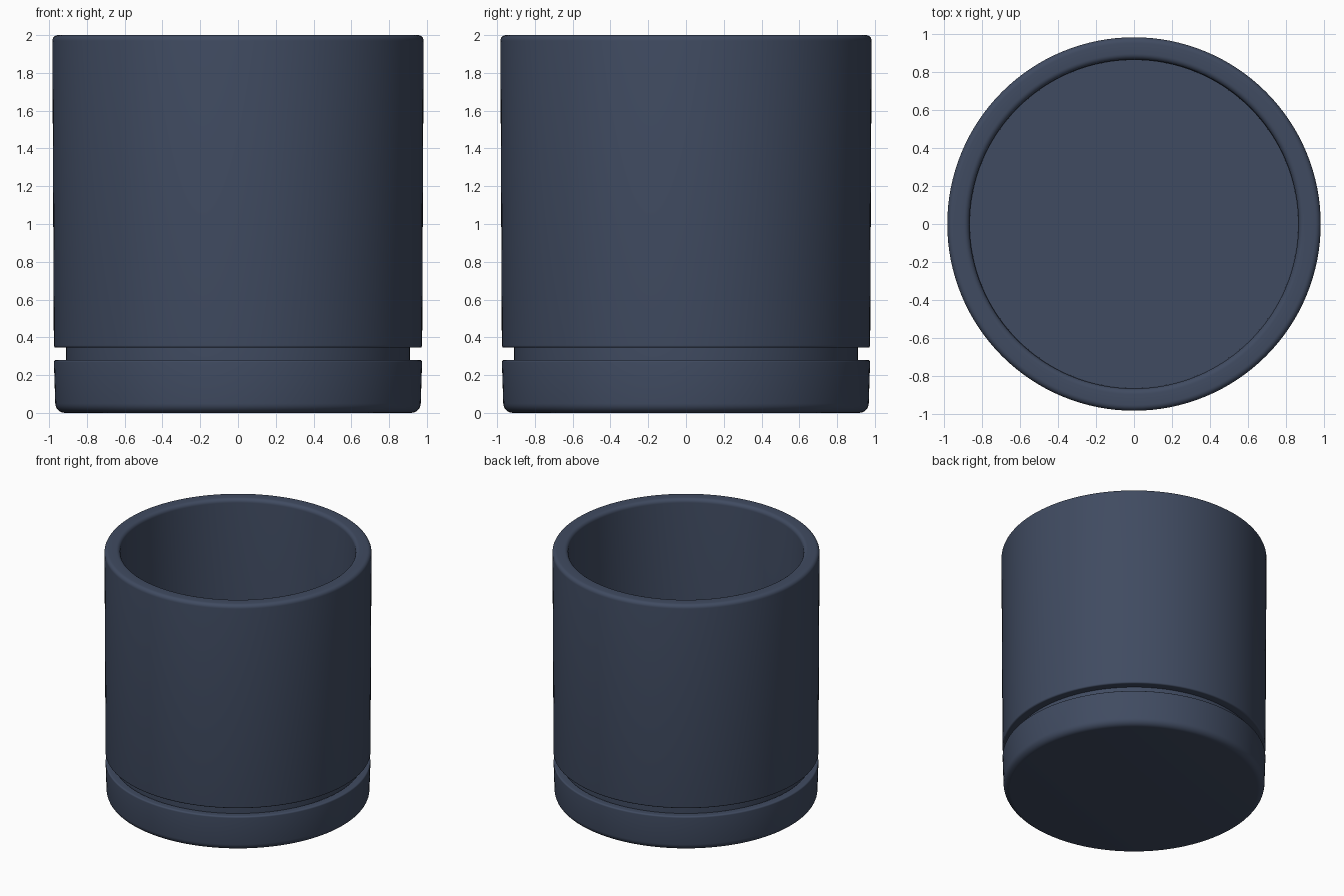
import bpy, bmesh, math
from mathutils import Vector

if "Cube" in bpy.data.objects:
    bpy.data.objects.remove(bpy.data.objects["Cube"], do_unlink=True)

SEGMENTS = 128

# One glaze colour for both parts
glaze = bpy.data.materials.new("slate_blue_glaze")
glaze.use_nodes = True
colour = (0.051, 0.070, 0.119, 1)
glaze.diffuse_color = colour
shader = glaze.node_tree.nodes["Principled BSDF"]
shader.inputs["Base Color"].default_value = colour
shader.inputs["Roughness"].default_value = 0.6


def rounded(corners, steps=6):
    """Turn (radius, height, rounding) corners into a filleted profile."""
    points = []
    for i, (r, z, size) in enumerate(corners):
        p = Vector((r, 0, z))
        if size == 0:
            points.append(p)
            continue
        before = Vector((corners[i - 1][0], 0, corners[i - 1][1]))
        after = Vector((corners[i + 1][0], 0, corners[i + 1][1]))
        a = p + (before - p).normalized() * size
        b = p + (after - p).normalized() * size
        middle = a + b - p
        for k in range(steps + 1):
            t = k / steps * math.pi / 2
            points.append(middle + (p - b) * math.cos(t) + (p - a) * math.sin(t))
    return points


def lathe(name, corners):
    """Revolve a profile that runs from axis to axis into a closed solid."""
    bm = bmesh.new()
    verts = [bm.verts.new(p) for p in rounded(corners)]
    edges = [bm.edges.new(pair) for pair in zip(verts, verts[1:])]
    bmesh.ops.spin(bm, geom=verts + edges, cent=(0, 0, 0), axis=(0, 0, 1),
                   angle=math.tau, steps=SEGMENTS)
    bmesh.ops.remove_doubles(bm, verts=bm.verts, dist=0.0001)
    bmesh.ops.recalc_face_normals(bm, faces=bm.faces)
    mesh = bpy.data.meshes.new(name)
    bm.to_mesh(mesh)
    bm.free()
    mesh.materials.append(glaze)
    obj = bpy.data.objects.new(name, mesh)
    bpy.context.collection.objects.link(obj)
    bpy.ops.object.select_all(action="DESELECT")
    obj.select_set(True)
    bpy.context.view_layer.objects.active = obj
    bpy.ops.object.shade_smooth_by_angle(angle=math.radians(35))


# Pot: recessed foot, gently flaring wall, rounded rim, hollow inside
lathe("pot", [
    (0, 0.10, 0), (0.91, 0.10, 0.015), (0.91, 0.345, 0),
    (0.975, 0.345, 0.012), (0.983, 2.0, 0.03), (0.866, 2.0, 0.03),
    (0.863, 0.24, 0), (0, 0.24, 0),
])

# Saucer: shallow dish with a softly rounded base
lathe("saucer", [
    (0, 0, 0), (0.966, 0, 0.05), (0.975, 0.28, 0.012),
    (0.912, 0.28, 0.01), (0.912, 0.098, 0.01), (0, 0.098, 0),
])
